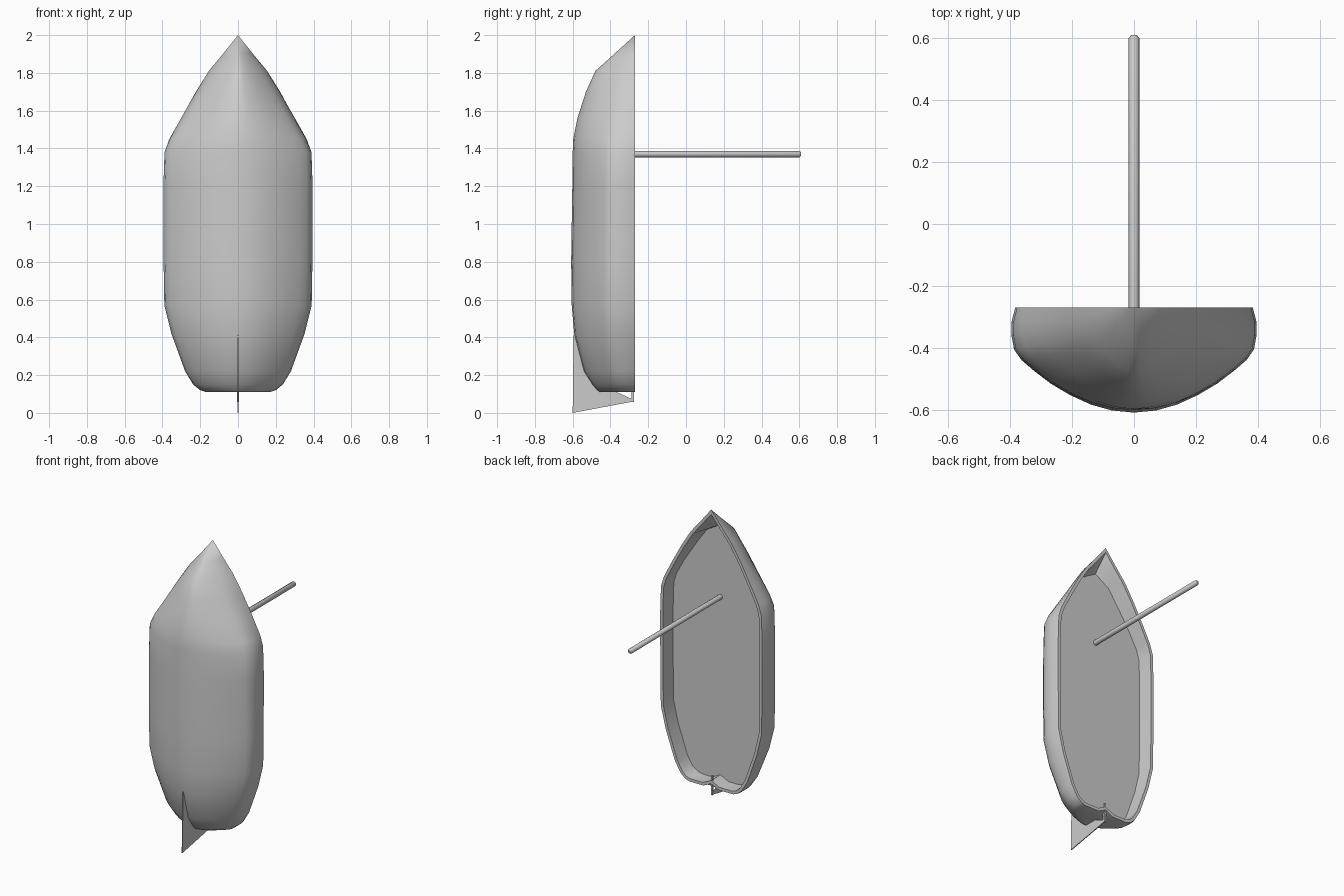
import bpy, bmesh, math
from mathutils import Vector

if "Cube" in bpy.data.objects:
    bpy.data.objects.remove(bpy.data.objects["Cube"])

RIM_Y, FLOOR_Y, WALL = -0.27, -0.37, 0.02


def finish(name, bm, smooth=True):
    bmesh.ops.remove_doubles(bm, verts=bm.verts, dist=0.0005)
    bmesh.ops.recalc_face_normals(bm, faces=bm.faces)
    me = bpy.data.meshes.new(name)
    bm.to_mesh(me)
    bm.free()
    ob = bpy.data.objects.new(name, me)
    bpy.context.collection.objects.link(ob)
    if smooth:
        bpy.ops.object.select_all(action='DESELECT')
        ob.select_set(True)
        bpy.context.view_layer.objects.active = ob
        bpy.ops.object.shade_smooth_by_angle(angle=math.radians(50))
    return ob


def skin(bm, rows, closed=False):
    # quads between successive rows of points
    vs = [[bm.verts.new(p) for p in r] for r in rows]
    for a, b in zip(vs, vs[1:]):
        n = len(a)
        for k in range(n if closed else n - 1):
            m = (k + 1) % n
            bm.faces.new((a[k], a[m], b[m], b[k]))
    return vs


# Hull stations from bow to stern: height, half width, keel depth, bow blend
stations = [(2, 0, 0, 1), (1.9, .08, .11, 1), (1.81, .155, .21, .9),
            (1.70, .225, .26, .7), (1.56, .305, .305, .4), (1.45, .365, .327, .15),
            (1.38, .389, .33, 0), (1.2, .395, .332, 0), (.8, .394, .338, 0),
            (.57, .39, .335, 0), (.42, .353, .322, 0), (.22, .28, .27, 0),
            (.15, .237, .225, 0), (.12, .2, .2, 0), (.11, .17, .185, 0)]
mid = [(.97, 0), (1, .14), (1, .27), (.98, .4), (.92, .5), (.82, .6),
       (.68, .725), (.52, .835), (.35, .925), (.18, .98), (0, 1)]
bow = [(1, 0), (.97, .12), (.92, .24), (.85, .36), (.77, .47), (.67, .58),
       (.56, .69), (.43, .79), (.3, .88), (.15, .95), (0, 1)]
HALF = len(mid)


def section(z, w, d, t):
    half = []
    for a, b in zip(mid, bow):
        u, v = a[0] * (1 - t) + b[0] * t, a[1] * (1 - t) + b[1] * t
        half.append(Vector((-u * w, RIM_Y - v * d, z)))
    return half + [Vector((-p.x, p.y, p.z)) for p in reversed(half[:-1])]


def floor_limit(row):
    # half width of the hull at floor level
    for a, b in zip(row[:HALF], row[1:HALF]):
        if a.y >= FLOOR_Y > b.y:
            return -a.lerp(b, (FLOOR_Y - a.y) / (b.y - a.y)).x
    return 0


bm = bmesh.new()
rows = [section(*s) for s in stations]
skin(bm, rows)

# Transom, with a dent in its rim for the rudder
transom = []
for p in rows[-1][:HALF]:
    transom.append([Vector((p.x * f, p.y, p.z)) for f in (1, .35, 0, -.35, -1)])
transom[0][2].z += .028
skin(bm, transom)

# Rim, inner wall and floor
rim = [r[0] for r in rows] + transom[0][1:4] + [r[-1] for r in reversed(rows[1:])]
limits = [floor_limit(r) for r in rows]
limits = limits + [1] * 3 + limits[:0:-1]
inner, floor = [], []
for i, p in enumerate(rim):
    d1, d2 = p - rim[i - 1], rim[(i + 1) % len(rim)] - p
    n1 = Vector((-d1.z, 0, d1.x)).normalized()
    n2 = Vector((-d2.z, 0, d2.x)).normalized()
    q = p + (n1 + n2) / (1 + n1.dot(n2)) * WALL
    m = max(0, limits[i] - .018)
    inner.append(q)
    floor.append(Vector((max(-m, min(m, q.x * .98)), FLOOR_Y, min(q.z, 1.86))))
loops = skin(bm, [rim, inner, floor], closed=True)
bm.faces.new(loops[-1])
finish("hull", bm)

# Mast with a slightly pointed tip
bm = bmesh.new()
rings = []
for y, r in ((-.39, .017), (.6, .017), (.61, .008)):
    rings.append([(r * math.cos(a), y, 1.37 + r * math.sin(a))
                  for a in (math.tau * k / 8 for k in range(8))])
vs = skin(bm, rings, closed=True)
bm.faces.new(vs[0])
bm.faces.new(vs[-1])
finish("mast", bm)


def plate(name, outline, thick):
    bm = bmesh.new()
    a, b = skin(bm, [[(s * thick / 2, y, z) for y, z in outline] for s in (-1, 1)], closed=True)
    bm.faces.new(a)
    bm.faces.new(b)
    finish(name, bm, False)


# Rudder fin and its upright post
plate("rudder", [(-.6, 0), (-.28, .06), (-.285, .073), (-.40, .125),
                 (-.45, .25), (-.56, .43), (-.595, .41)], .006)
plate("rudder_post", [(-.288, .058), (-.275, .058), (-.275, .19), (-.288, .19)], .012)
